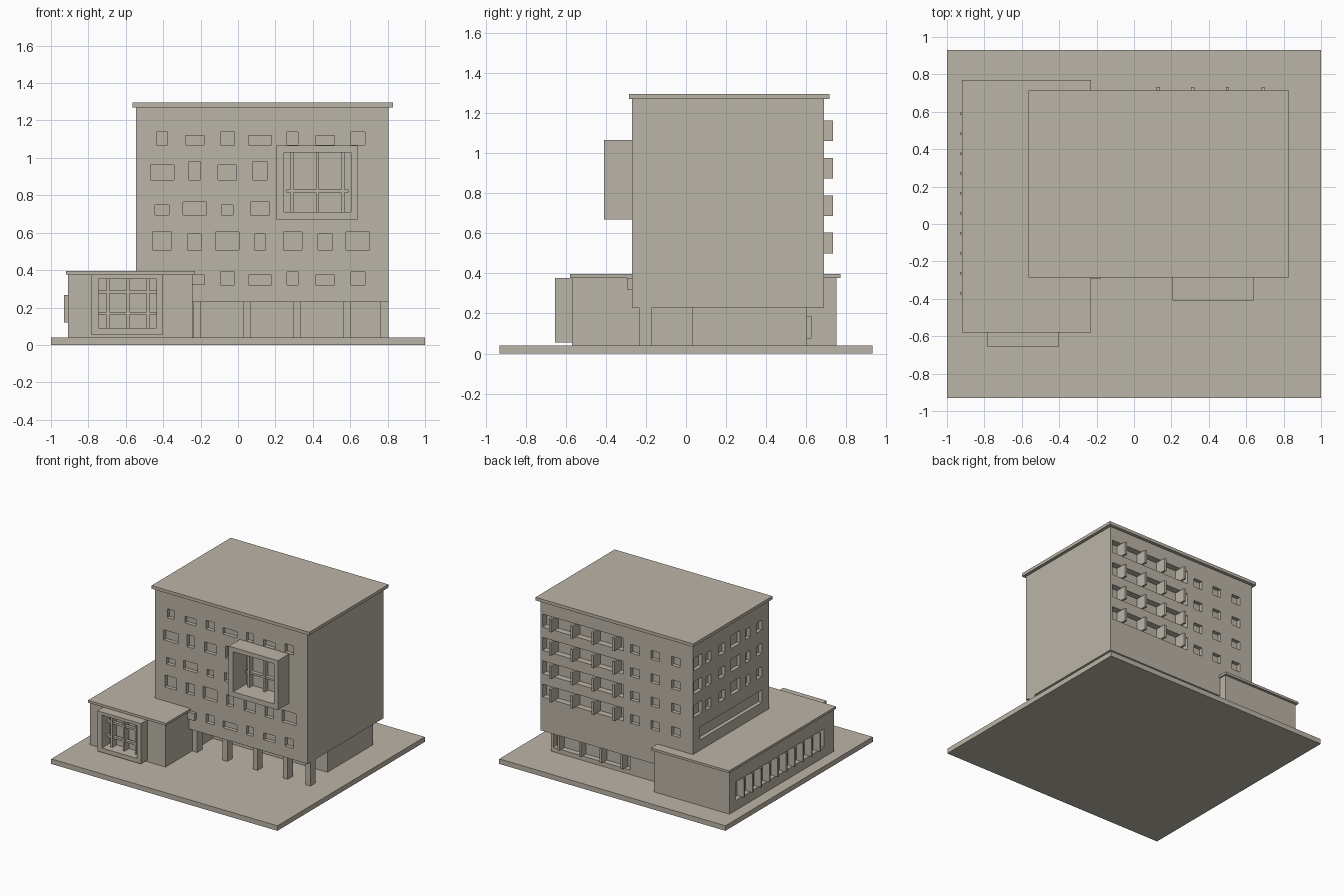
import bpy, bmesh

if "Cube" in bpy.data.objects:
    bpy.data.objects.remove(bpy.data.objects["Cube"])

concrete = bpy.data.materials.new("warm_concrete")
concrete.diffuse_color = (0.50, 0.46, 0.39, 1)
concrete.use_nodes = True
concrete.node_tree.nodes["Principled BSDF"].inputs["Base Color"].default_value = concrete.diffuse_color


def boxes(name, specs):
    """One object from boxes given as (x0, x1, y0, y1, z0, z1)."""
    bm = bmesh.new()
    for x0, x1, y0, y1, z0, z1 in specs:
        for v in bmesh.ops.create_cube(bm, size=1)["verts"]:
            v.co = (x0 + (v.co.x + .5) * (x1 - x0),
                    y0 + (v.co.y + .5) * (y1 - y0),
                    z0 + (v.co.z + .5) * (z1 - z0))
    mesh = bpy.data.meshes.new(name)
    bm.to_mesh(mesh)
    bm.free()
    mesh.materials.append(concrete)
    ob = bpy.data.objects.new(name, mesh)
    bpy.context.collection.objects.link(ob)
    return ob


def carve(ob, specs):
    """Cut box-shaped recesses out of an object."""
    cutter = boxes("recess_cutter", specs)
    cutter.hide_render = True
    mod = ob.modifiers.new("recesses", 'BOOLEAN')
    mod.operation, mod.solver, mod.object = 'DIFFERENCE', 'EXACT', cutter
    bpy.context.view_layer.objects.active = ob
    bpy.ops.object.modifier_apply(modifier=mod.name)
    bpy.data.objects.remove(cutter)


# Plinth and roof slabs
boxes("ground_slab", [(-1, 1, -.93, .93, 0, .04)])
boxes("tower_roof", [(-.565, .83, -.285, .715, 1.27, 1.295)])
boxes("wing_roof", [(-.92, -.23, -.58, .77, .377, .396)])

# Tower block
tower = boxes("tower", [(-.545, .805, -.27, .69, .23, 1.27)])
cuts = []
D = .03

# Front windows: widths shift by one column on every floor
widths = (.06, .10, .075, .125)
floors = ((1.068, .07, .052), (.882, .08, .098), (.695, .053, .07),
          (.508, .095, .085), (.32, .07, .055))
for r, (z, h_even, h_odd) in enumerate(floors):
    for c in range(7):
        if (r in (1, 2) and c > 3) or (r == 4 and c < 2):
            continue
        x, w = -.406 + .1745 * c, widths[(c - r) % 4] / 2
        h = h_odd if c % 2 else h_even
        cuts.append((x - w, x + w, -.3, -.27 + D, z, z + h))

# Rear balcony bands and small rear windows
fin_x = (.13, .315, .5, .69)
rear_z = [.50 + .1867 * i for i in range(4)]
for z in rear_z:
    cuts.append((.07, .785, .64, .72, z, z + .103))
    for x in (-.032, -.21, -.392):
        cuts.append((x - .038, x + .038, .69 - D, .72, z, z + .07))

# Side windows over the wing, and the long window beneath them
for z in rear_z[1:]:
    for i, (y, w) in enumerate(((.625, .1), (.493, .065), (.322, .075),
                                (.152, .115), (0, .06), (-.145, .07))):
        h = .10 if i % 3 == 0 else .08
        cuts.append((-.6, -.545 + D, y - w / 2, y + w / 2, z, z + h))
cuts.append((-.6, -.545 + D, -.18, .60, .48, .58))
# Opening behind the projecting bay
cuts.append((.245, .605, -.3, -.24, .71, 1.03))
carve(tower, cuts)

boxes("balcony_fins", [(x - .009, x + .009, .63, .733, z, z + .103)
                       for x in fin_x for z in rear_z])
boxes("window_hood", [(-.25, -.18, -.295, -.26, .32, .377)])

# Projecting bay on the tower front
bay = boxes("tower_bay", [(.205, .64, -.41, -.27, .67, 1.065)])
carve(bay, [(.245, .605, -.5, -.2, .71, 1.03)])
boxes("tower_bay_bars",
      [(x - .009, x + .009, -.28, -.235, .71, 1.03) for x in (.29, .425, .56)]
      + [(.258, .592, -.275, -.245, .815, .831)])

# Low wing with a finned side window
wing = boxes("wing", [(-.91, -.242, -.57, .75, .04, .377)])
carve(wing, [(-1, -.87, -.44, .675, .12, .267),
             (-.745, -.435, -.6, -.55, .09, .353)])
boxes("wing_fins", [(-.93, -.86, y - .007, y + .007, .12, .267)
                    for y in (.59 - .1067 * i for i in range(10))])

# Projecting bay on the wing front
wing_bay = boxes("wing_bay", [(-.785, -.40, -.655, -.57, .055, .377)])
carve(wing_bay, [(-.745, -.435, -.7, -.5, .09, .353)])
boxes("wing_bay_bars",
      [(x - .008, x + .008, -.605, -.54, .09, .353)
       for x in (-.695, -.587, -.48)]
      + [(-.745, -.435, -.60, -.575, z - .008, z + .008)
         for z in (.168, .284)])

# Recessed ground floor with a finned rear window
ground = boxes("ground_floor", [(-.545, .77, .03, .605, .04, .23)])
carve(ground, [(.07, .75, .56, .7, .075, .187)])
boxes("ground_floor_fins", [(x - .009, x + .009, .55, .627, .075, .187)
                            for x in fin_x])

# Front pillars under the tower
boxes("pillars", [(x - .021, x + .021, -.235, -.17, .04, .23)
                  for x in (-.218, .049, .316, .583, .784)])
